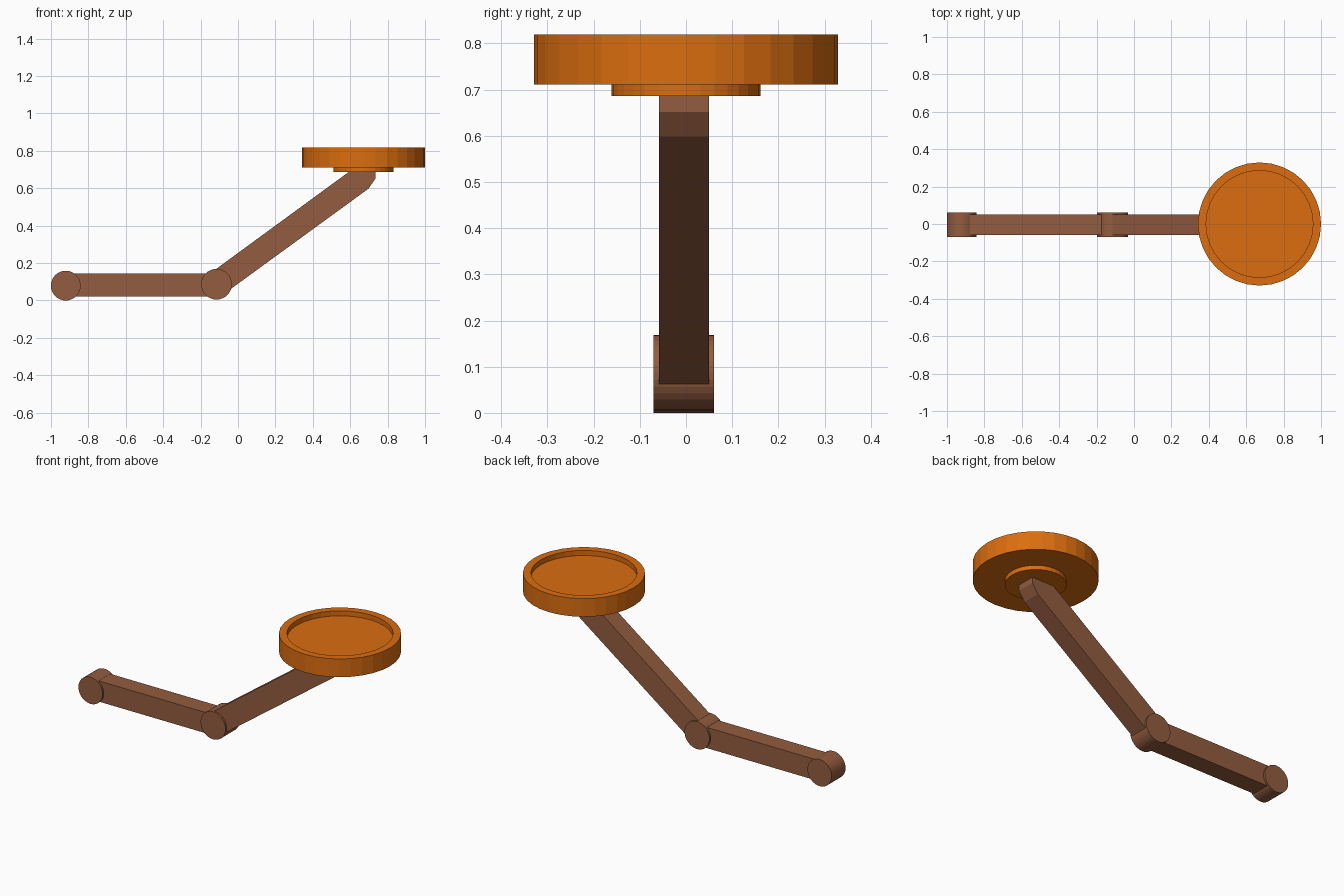
import bpy, bmesh, math
from mathutils import Matrix

if "Cube" in bpy.data.objects:
    bpy.data.objects.remove(bpy.data.objects["Cube"])


def material(name, color):
    m = bpy.data.materials.new(name)
    m.diffuse_color = (*color, 1)
    m.use_nodes = True
    m.node_tree.nodes["Principled BSDF"].inputs["Base Color"].default_value = m.diffuse_color
    return m


ORANGE = material("orange", (0.71, 0.155, 0.005))
BROWN = material("brown", (0.292, 0.107, 0.050))
Y_MID = -0.0045  # centre line of the arm


def finish(name, bm, mat):
    bmesh.ops.recalc_face_normals(bm, faces=bm.faces)
    mesh = bpy.data.meshes.new(name)
    bm.to_mesh(mesh)
    bm.free()
    mesh.materials.append(mat)
    ob = bpy.data.objects.new(name, mesh)
    bpy.context.collection.objects.link(ob)
    return ob


def side_extrusion(name, profile, width, mat):
    """Extrude an (x, z) profile across y."""
    bm = bmesh.new()
    face = bm.faces.new([bm.verts.new((x, Y_MID - width / 2, z)) for x, z in profile])
    ext = bmesh.ops.extrude_face_region(bm, geom=[face])["geom"]
    bmesh.ops.translate(bm, vec=(0, width, 0),
                        verts=[v for v in ext if isinstance(v, bmesh.types.BMVert)])
    return finish(name, bm, mat)


def joint(name, x, z, r):
    pts = [(x + r * math.cos(a * math.tau / 32), z + r * math.sin(a * math.tau / 32))
           for a in range(32)]
    return side_extrusion(name, pts, 0.131, BROWN)


def disc(name, x, r, z0, z1):
    bm = bmesh.new()
    bmesh.ops.create_cone(bm, cap_ends=True, segments=32, radius1=r, radius2=r,
                          depth=z1 - z0, matrix=Matrix.Translation((x, 0, (z0 + z1) / 2)))
    return bm


# Pivot joints
joint("end_joint", -0.921, 0.0795, 0.0795)
joint("elbow_joint", -0.115, 0.087, 0.082)

# Arms; the upper one ends in a short upright neck
side_extrusion("lower_arm", [(-0.921, 0.022), (-0.115, 0.022),
                             (-0.115, 0.145), (-0.921, 0.145)], 0.109, BROWN)
side_extrusion("upper_arm", [(-0.115, 0.170), (-0.038, 0.062), (0.698, 0.598),
                             (0.735, 0.652), (0.735, 0.688), (0.593, 0.688)], 0.109, BROWN)

# Mounting plate under the dish
finish("mounting_plate", disc("mounting_plate", 0.671, 0.161, 0.686, 0.712), ORANGE)

# Round dish with a recessed top
bm = disc("dish", 0.671, 0.329, 0.711, 0.819)
top = max(bm.faces, key=lambda f: f.calc_center_median().z)
bmesh.ops.inset_region(bm, faces=[top], thickness=0.043)
floor = bmesh.ops.extrude_face_region(bm, geom=[top])["geom"]
bmesh.ops.translate(bm, vec=(0, 0, -0.03),
                    verts=[v for v in floor if isinstance(v, bmesh.types.BMVert)])
if top.is_valid:
    bmesh.ops.delete(bm, geom=[top], context='FACES_ONLY')
finish("dish", bm, ORANGE)
